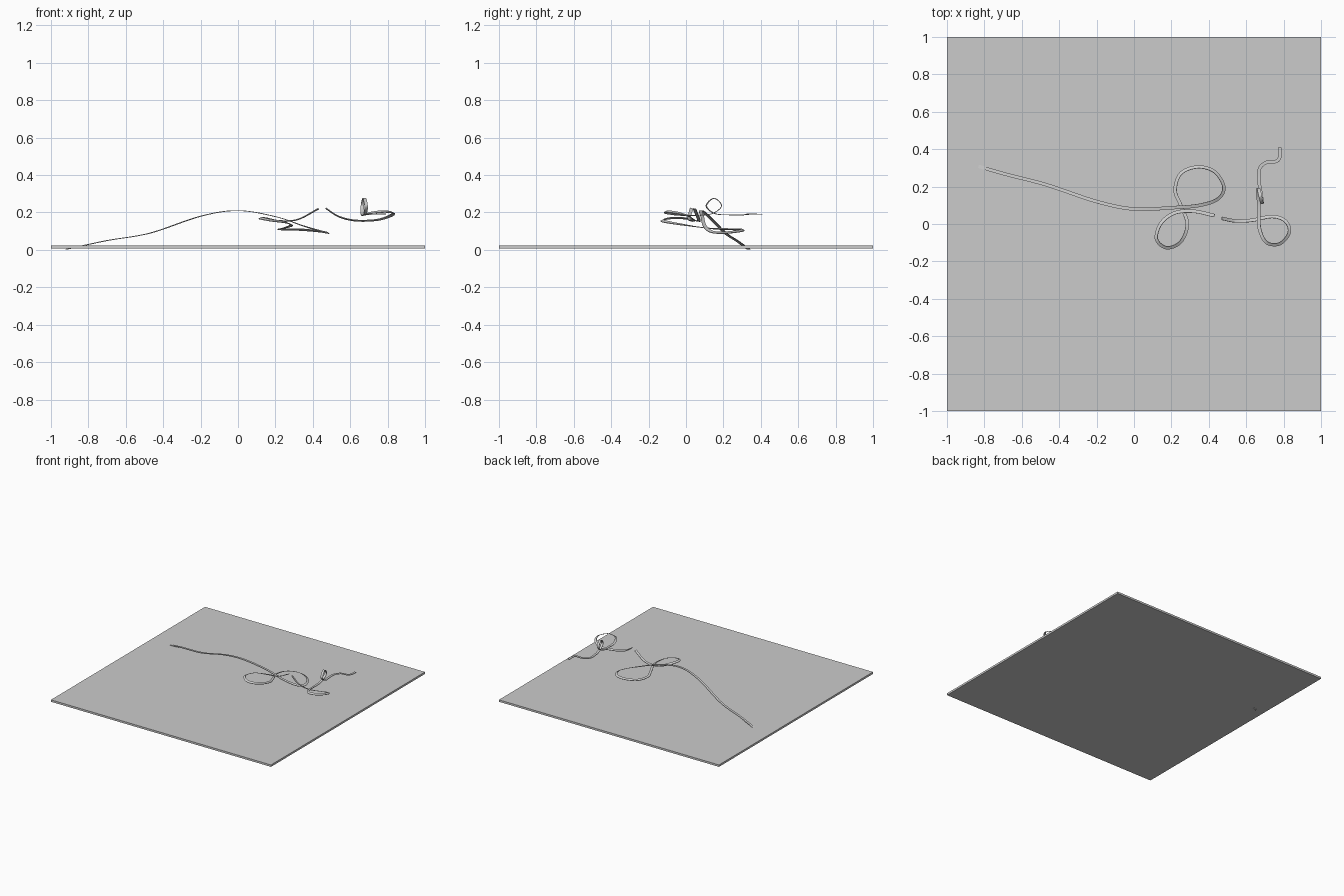
import bpy, bmesh, math
from mathutils import Vector, Matrix

if "Cube" in bpy.data.objects:
    bpy.data.objects.remove(bpy.data.objects["Cube"])

grey = bpy.data.materials.new("light grey")
grey.diffuse_color = (0.6, 0.6, 0.6, 1)
grey.use_nodes = True
grey.node_tree.nodes["Principled BSDF"].inputs["Base Color"].default_value = (0.6, 0.6, 0.6, 1)

WIDTH, THICK, STEPS = 0.018, 0.004, 10


def finish(name, bm):
    bmesh.ops.recalc_face_normals(bm, faces=bm.faces)
    mesh = bpy.data.meshes.new(name)
    bm.to_mesh(mesh)
    bm.free()
    mesh.materials.append(grey)
    obj = bpy.data.objects.new(name, mesh)
    bpy.context.collection.objects.link(obj)
    return obj


def spline(points):
    """Smooth path through points of x, y, z and bank angle."""
    pts = [Vector(p) for p in points]
    pts = [2 * pts[0] - pts[1]] + pts + [2 * pts[-1] - pts[-2]]
    path = []
    for a, b, c, d in zip(pts, pts[1:], pts[2:], pts[3:]):
        for i in range(STEPS):
            t = i / STEPS
            path.append(b + (c - a) * (t / 2) + (2 * a - 5 * b + 4 * c - d) * (t * t / 2)
                        + (3 * b - a - 3 * c + d) * (t ** 3 / 2))
    return path + [pts[-2]]


def track(name, points):
    """Flat banked strip swept along a path."""
    path = spline(points)
    pos = [p.to_3d() for p in path]
    bm = bmesh.new()
    rings, side = [], None
    for i, p in enumerate(pos):
        tan = (pos[min(i + 1, len(pos) - 1)] - pos[max(i - 1, 0)]).normalized()
        if side is None:
            side = tan.cross(Vector((0, 0, 1)))
        side.z *= 0.5
        side = (side - tan * side.dot(tan)).normalized()
        across = Matrix.Rotation(-math.radians(path[i][3]), 3, tan) @ side
        up = across.cross(tan)
        rings.append([bm.verts.new(p + across * (u * WIDTH / 2) + up * (v * THICK / 2))
                      for u, v in ((-1, -1), (1, -1), (1, 1), (-1, 1))])
    for a, b in zip(rings, rings[1:]):
        for k in range(4):
            bm.faces.new((a[k], a[k - 1], b[k - 1], b[k]))
    bm.faces.new(rings[0])
    bm.faces.new(rings[-1])
    obj = finish(name, bm)
    bpy.ops.object.select_all(action="DESELECT")
    obj.select_set(True)
    bpy.context.view_layer.objects.active = obj
    bpy.ops.object.shade_smooth_by_angle(angle=math.radians(30))


# Ground plate
bm = bmesh.new()
bmesh.ops.create_cube(bm, size=1, matrix=Matrix.Translation((0, 0, 0.0165)) @ Matrix.Diagonal((2, 2, 0.016, 1)))
finish("ground_plate", bm)

# Long hill with two flat curls
track("hill_track", [
    (-.92, .335, .003, 0), (-.7, .27, .05, 0), (-.47, .21, .09, 0), (-.2, .12, .18, 0),
    (0, .08, .21, 0), (.2, .087, .178, 0), (.35, .1, .128, -10), (.45, .135, .098, -25),
    (.48, .2, .092, -30), (.43, .28, .1, -30), (.34, .305, .108, -30), (.25, .27, .11, -25),
    (.22, .18, .112, -15), (.25, .1, .118, 0), (.285, 0, .132, 15), (.25, -.095, .148, 30),
    (.175, -.127, .158, 30), (.12, -.08, .17, 30), (.145, .005, .168, 25), (.22, .06, .155, 15),
    (.32, .068, .163, 10), (.43, .045, .22, 10)])

# Short track with a flat curl, an upright loop and a bend
track("loop_track", [
    (.47, .03, .222, 20), (.54, .017, .178, 20), (.63, .02, .157, 20), (.74, .04, .16, 25),
    (.81, .015, .18, 30), (.83, -.045, .198, 30), (.78, -.105, .205, 30), (.71, -.1, .198, 30),
    (.672, -.03, .187, 15), (.668, .06, .185, 0), (.665, .14, .194, 0), (.665, .19, .235, 0),
    (.675, .15, .276, 0), (.685, .109, .235, 0), (.68, .155, .194, 0), (.667, .24, .187, 0),
    (.673, .3, .187, 0), (.71, .33, .19, 0), (.76, .335, .192, 0), (.78, .36, .192, 0),
    (.78, .41, .19, 0)])
